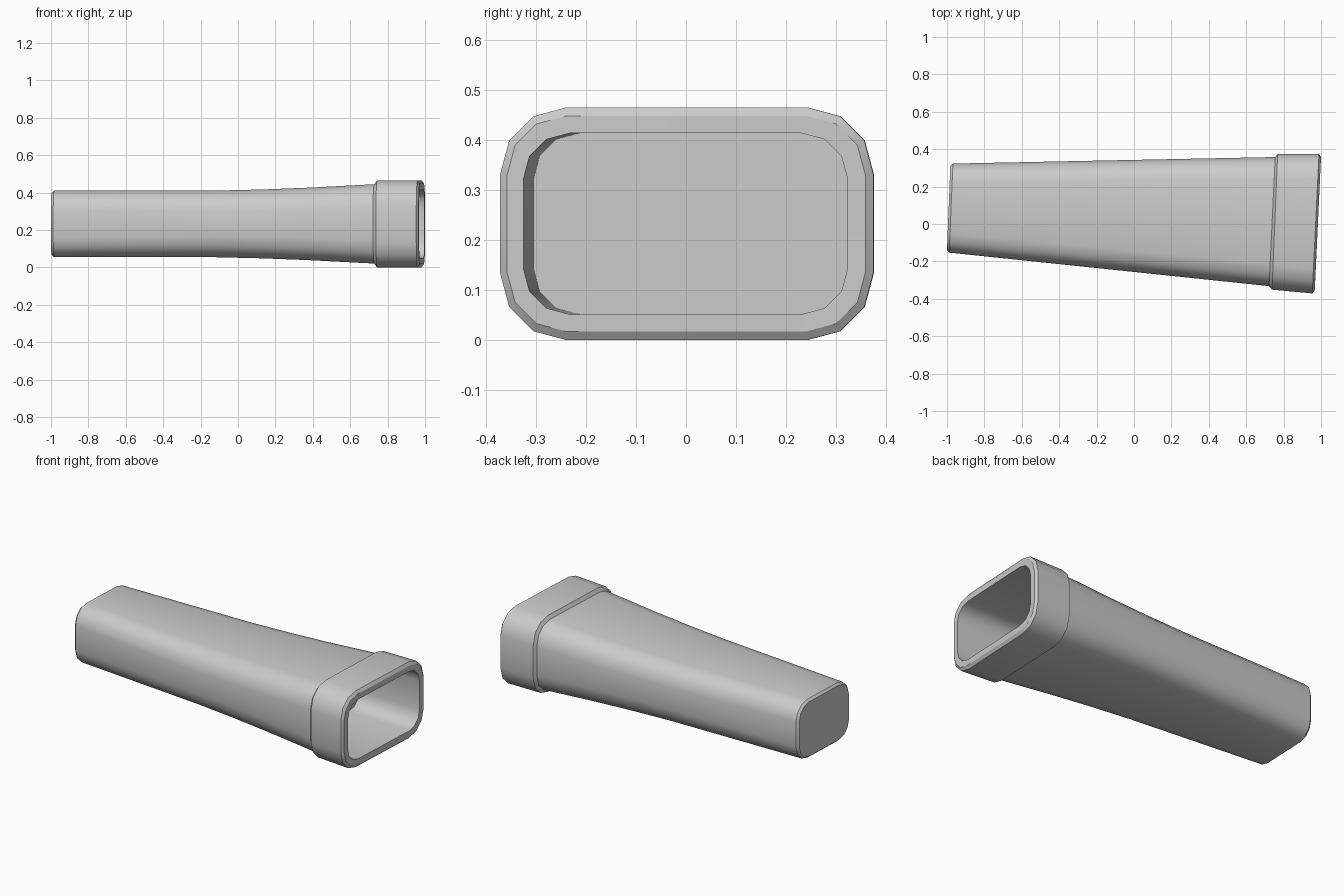
import bpy, bmesh, math

if "Cube" in bpy.data.objects:
    bpy.data.objects.remove(bpy.data.objects["Cube"])

ZC = 0.2325  # height of the long axis

# One slightly slanted rounded-rectangle section between a back and a front point
def ring(bm, back, front, half_z, radius, seg=3):
    (xb, yb), (xf, yf) = back, front
    width = math.hypot(xb - xf, yb - yf)
    half_w = width / 2
    verts = []
    for k, (sy, sz) in enumerate(((1, 1), (-1, 1), (-1, -1), (1, -1))):
        for i in range(seg + 1):
            a = math.radians(90 * k + 90 * i / seg)
            u = sy * (half_w - radius) + radius * math.cos(a)
            v = sz * (half_z - radius) + radius * math.sin(a)
            t = (u + half_w) / width
            verts.append(bm.verts.new((xf + (xb - xf) * t, yf + (yb - yf) * t, ZC + v)))
    return verts

def body(t, half_z, radius):
    # straight tapering sides between the tail (t=0) and the collar (t=1)
    back = (-0.968 + 1.723 * t, 0.323 + 0.035 * t)
    front = (-0.988 + 1.710 * t, -0.153 - 0.179 * t)
    return back, front, half_z, radius

sections = [
    ((-0.982, 0.311), (-1.0, -0.141), 0.166, 0.09),   # closed tail end
    body(0.0, 0.178, 0.102),
    body(0.5, 0.178, 0.112),
    body(0.65, 0.184, 0.115),
    body(0.8, 0.194, 0.118),
    body(1.0, 0.212, 0.12),
    ((0.768, 0.375), (0.738, -0.351), 0.2325, 0.133),  # collar
    ((0.989, 0.374), (0.953, -0.371), 0.2325, 0.133),
    ((1.0, 0.358), (0.966, -0.357), 0.215, 0.117),     # rim bevel
    ((0.998, 0.323), (0.968, -0.325), 0.181, 0.093),   # mouth
    ((0.579, 0.343), (0.549, -0.305), 0.181, 0.093),   # socket floor
]

# Tapered handle with collar and open socket
bm = bmesh.new()
rings = [ring(bm, *s) for s in sections]
for a, b in zip(rings, rings[1:]):
    n = len(a)
    for i in range(n):
        bm.faces.new((a[i], a[(i + 1) % n], b[(i + 1) % n], b[i]))
bm.faces.new(rings[0])
bm.faces.new(rings[-1])
bmesh.ops.recalc_face_normals(bm, faces=bm.faces)
mesh = bpy.data.meshes.new("socket_handle")
bm.to_mesh(mesh)
bm.free()
handle = bpy.data.objects.new("socket_handle", mesh)
bpy.context.collection.objects.link(handle)
bpy.context.view_layer.objects.active = handle
handle.select_set(True)
bpy.ops.object.shade_smooth_by_angle(angle=math.radians(33))
